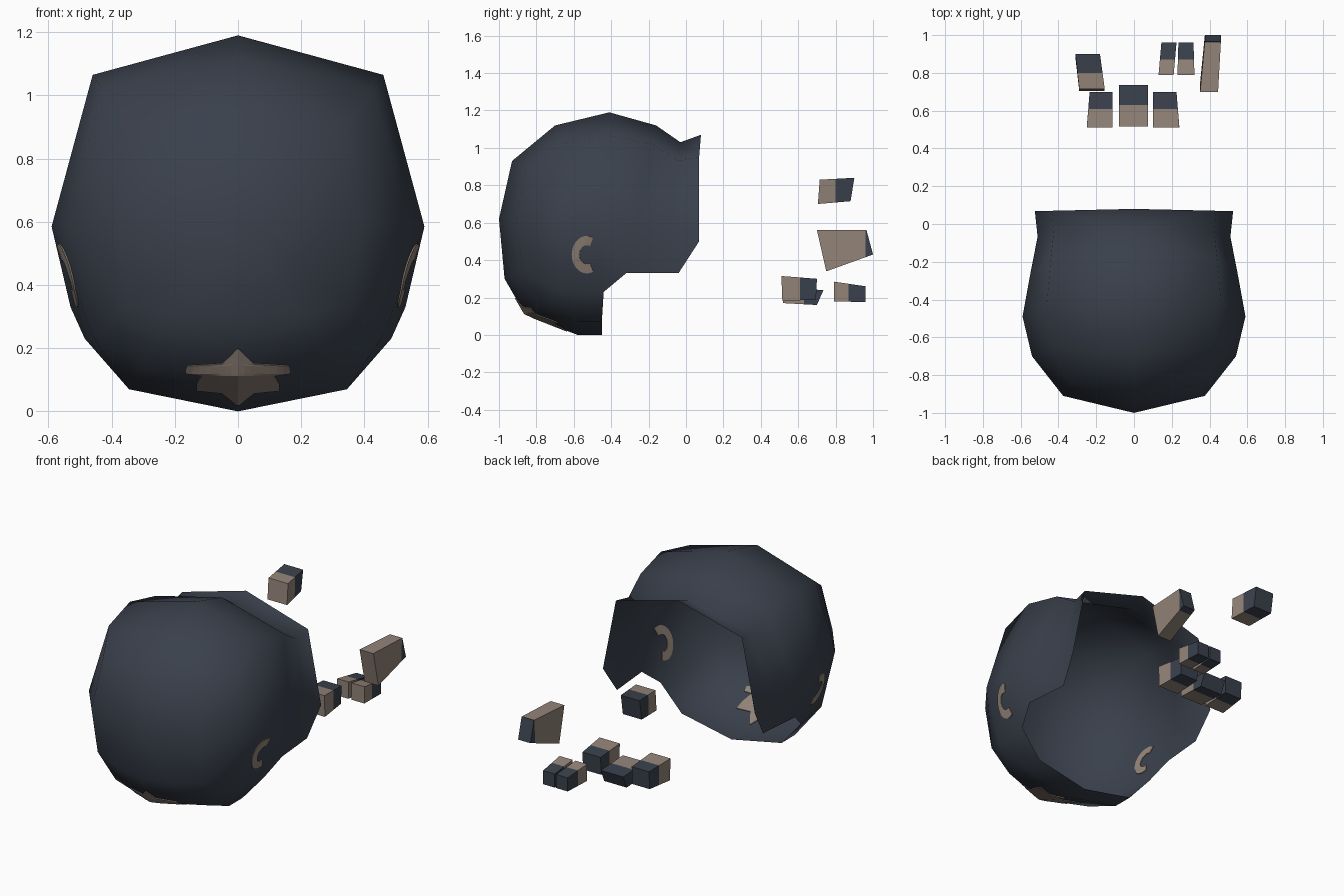
import bpy, bmesh, math
from mathutils import Vector
from mathutils.bvhtree import BVHTree

if "Cube" in bpy.data.objects:
    bpy.data.objects.remove(bpy.data.objects["Cube"])


def material(name, rgb):
    m = bpy.data.materials.new(name)
    m.diffuse_color = (*rgb, 1)
    m.use_nodes = True
    m.node_tree.nodes["Principled BSDF"].inputs["Base Color"].default_value = m.diffuse_color
    return m


NAVY = material("dark slate", (0.042, 0.052, 0.072))
BEIGE = material("warm beige", (0.29, 0.23, 0.19))


def finish(bm, name, mats, smooth=None):
    me = bpy.data.meshes.new(name)
    bm.to_mesh(me)
    ob = bpy.data.objects.new(name, me)
    bpy.context.collection.objects.link(ob)
    for m in mats:
        me.materials.append(m)
    if smooth:
        bpy.ops.object.select_all(action='DESELECT')
        ob.select_set(True)
        bpy.context.view_layer.objects.active = ob
        bpy.ops.object.shade_smooth_by_angle(angle=math.radians(smooth))
    return ob


# Open shell: half rings from the front apex to the flared back rim
# (each ring runs top, upper corner, side, lower corner, chin corner, chin)
apex = (0, -1, .62)
rings = [
    [(0, -.93, .93), (.34, -.85, .90), (.375, -.91, .61), (.36, -.87, .33), (.20, -.93, .31), (0, -.97, .30)],
    [(0, -.70, 1.12), (.43, -.66, 1.02), (.54, -.70, .60), (.46, -.68, .24), (.30, -.78, .14), (0, -.86, .11)],
    [(0, -.41, 1.19), (.46, -.41, 1.065), (.59, -.49, .585), (.485, -.44, .23), (.345, -.58, .07), (0, -.58, 0)],
    [(0, -.16, 1.12), (.44, -.18, 1.02), (.55, -.27, .58), (.53, -.32, .33)],
    [(0, -.03, 1.03), (.425, -.04, .93), (.51, -.07, .58), (.505, -.04, .33)],
    [(0, .08, 1.07), (.435, .07, .95), (.525, .07, .50)],
]
chin_rim = [(.345, -.45, .07), (0, -.45, 0)]

bm = bmesh.new()
for s in (1, -1):
    def vert(p):
        return bm.verts.new((p[0] * s, p[1], p[2]))

    def face(*vs):
        bm.faces.new(vs if s > 0 else vs[::-1])

    tip = vert(apex)
    R = [[vert(p) for p in r] for r in rings]
    rim = [vert(p) for p in chin_rim]
    for a, b in zip(R[0], R[0][1:]):
        face(tip, b, a)
    for r, q in zip(R, R[1:]):
        for i in range(min(len(r), len(q)) - 1):
            face(r[i], r[i + 1], q[i + 1], q[i])
    face(R[4][2], R[4][3], R[5][2])
    face(R[2][3], R[2][4], rim[0])
    face(R[2][4], R[2][5], rim[1], rim[0])
bmesh.ops.remove_doubles(bm, verts=bm.verts, dist=.0005)
bmesh.ops.triangulate(bm, faces=bm.faces)
bmesh.ops.recalc_face_normals(bm, faces=bm.faces)
if sum(f.normal.dot(f.calc_center_median() - Vector((0, -.3, .6))) for f in bm.faces) < 0:
    bmesh.ops.reverse_faces(bm, faces=bm.faces)
tree = BVHTree.FromBMesh(bm)
finish(bm, "shell", [NAVY], 65)


# Thin painted marks, projected on the shell and visible from both sides
def mark(name, rows, direction):
    bm = bmesh.new()
    d = Vector(direction)
    grid = []
    for row in rows:
        line = []
        for p in row:
            hit = tree.ray_cast(Vector(p) - d * 3, d)[0]
            line.append(bm.verts.new(hit or p))
        grid.append(line)
    for a, b in zip(grid, grid[1:]):
        for i in range(len(a) - 1):
            bm.faces.new((a[i], a[i + 1], b[i + 1], b[i]))
    ob = finish(bm, name, [BEIGE])
    mod = ob.modifiers.new("thickness", 'SOLIDIFY')
    mod.thickness, mod.offset = .009, 0


for s, side in ((1, "right"), (-1, "left")):
    rows = []
    for k in range(21):
        t = math.radians(65 + 230 * k / 20)
        rows.append([(0, -.53 + .8 * r * math.cos(t), .43 + r * math.sin(t))
                     for r in (.05, .066, .083, .10)])
    mark("side_mark_" + side, rows, (-s, 0, 0))

star = [(.022, .003), (.04, .025), (.06, .05), (.068, .13), (.09, .13), (.115, .115),
        (.122, .165), (.145, .16), (.152, .05), (.175, .025), (.198, .003)]
mark("chin_star", [[(w * (i / 8 - 1), -.8, z) for i in range(17)] for z, w in star], (0, 1, 0))


# Loose blocks: beige in front of the split, dark behind it
def block(name, front, back, profile, split):
    bm = bmesh.new()
    xs = (front, back, back, front)
    L, Rr = ([bm.verts.new((x[k], y, z)) for x, (y, z) in zip(xs, profile)] for k in (0, 1))
    bm.faces.new(L)
    bm.faces.new(Rr[::-1])
    for i in range(4):
        j = (i + 1) % 4
        bm.faces.new((L[j], L[i], Rr[i], Rr[j]))
    bmesh.ops.bisect_plane(bm, geom=bm.verts[:] + bm.edges[:] + bm.faces[:],
                           plane_co=(0, split, 0), plane_no=(0, 1, 0))
    bmesh.ops.recalc_face_normals(bm, faces=bm.faces)
    for f in bm.faces:
        f.material_index = int(f.calc_center_median().y > split)
    finish(bm, name, [BEIGE, NAVY])


block("toe_middle", (-.08, .075), (-.08, .075),
      [(.515, .25), (.735, .24), (.70, .16), (.52, .17)], .63)
toe = [(.51, .315), (.70, .30), (.695, .19), (.515, .18)]
block("toe_left", (-.25, -.115), (-.235, -.115), toe, .61)
block("toe_right", (.10, .24), (.10, .225), toe, .61)
small = [(.79, .285), (.96, .26), (.96, .175), (.79, .18)]
block("small_toe_inner", (.13, .21), (.145, .225), small, .87)
block("small_toe_outer", (.23, .32), (.235, .315), small, .87)
block("upper_block", (-.29, -.155), (-.31, -.18),
      [(.715, .83), (.90, .84), (.88, .715), (.705, .70)], .80)
block("tall_block", (.35, .445), (.375, .46),
      [(.70, .56), (.965, .56), (1.0, .43), (.75, .34)], .96)
